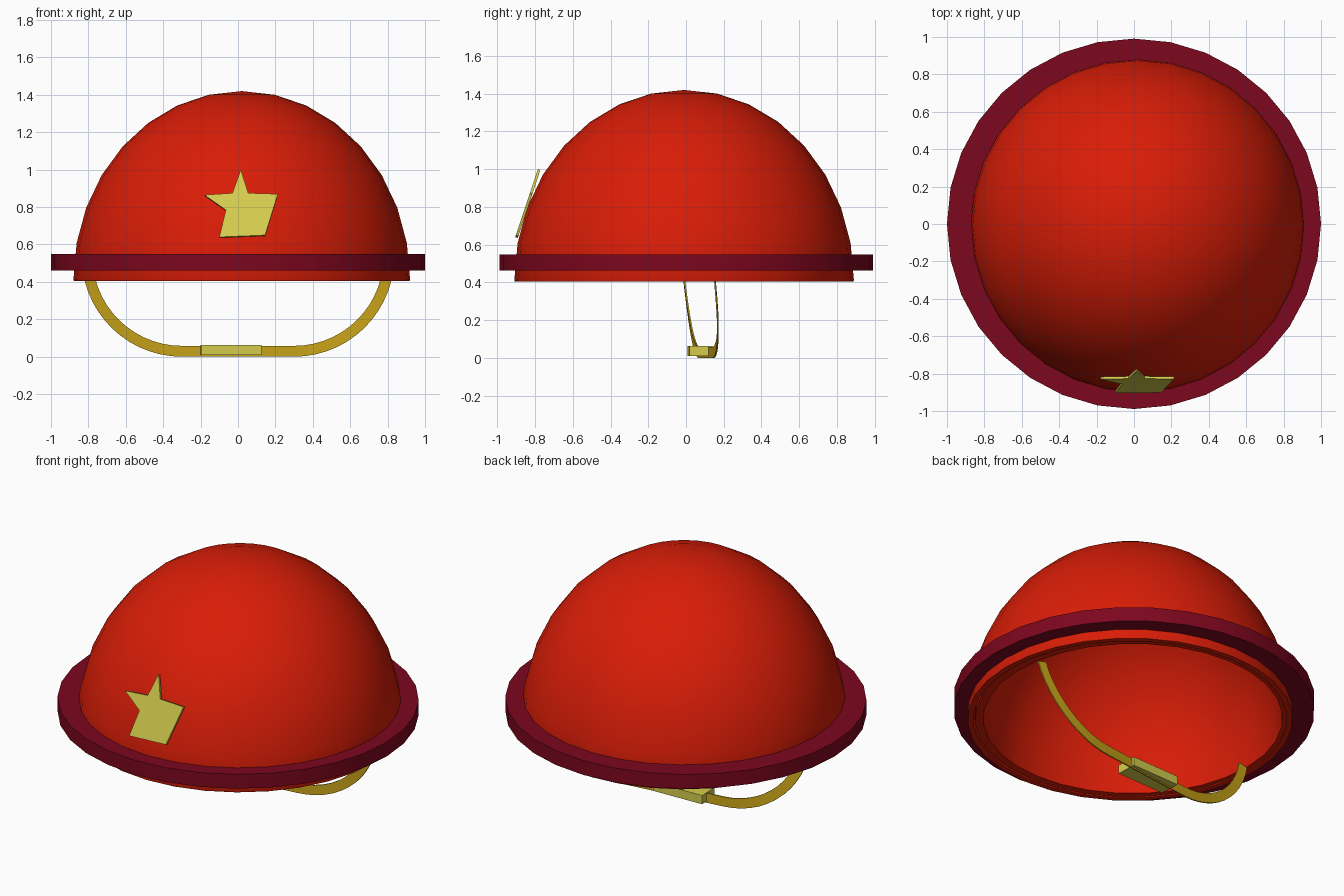
import bpy, bmesh, math
from mathutils import Matrix, Vector

cube = bpy.data.objects.get("Cube")
if cube:
    bpy.data.objects.remove(cube, do_unlink=True)


def material(name, rgb):
    m = bpy.data.materials.new(name)
    m.use_nodes = True
    m.diffuse_color = (*rgb, 1)
    m.node_tree.nodes["Principled BSDF"].inputs["Base Color"].default_value = (*rgb, 1)
    return m


RED = material("red", (0.69, 0.012, 0.002))
MAROON = material("maroon", (0.205, 0.002, 0.013))
YELLOW = material("pale_yellow", (0.67, 0.61, 0.075))
GOLD = material("gold", (0.60, 0.38, 0.01))


def finish(name, bm, mat, smooth=False):
    bmesh.ops.remove_doubles(bm, verts=bm.verts, dist=1e-4)
    bmesh.ops.recalc_face_normals(bm, faces=bm.faces)
    mesh = bpy.data.meshes.new(name)
    bm.to_mesh(mesh)
    bm.free()
    mesh.materials.append(mat)
    ob = bpy.data.objects.new(name, mesh)
    bpy.context.collection.objects.link(ob)
    if smooth:
        bpy.ops.object.select_all(action='DESELECT')
        ob.select_set(True)
        bpy.context.view_layer.objects.active = ob
        bpy.ops.object.shade_smooth_by_angle(angle=math.radians(30))


def lathe(name, profile, mat, centre=(0, 0), depth=1):
    """Revolve a closed outline of (radius, z) points around a vertical axis."""
    bm = bmesh.new()
    vs = [bm.verts.new((r, 0, z)) for r, z in profile]
    es = [bm.edges.new(p) for p in zip(vs, vs[1:] + vs[:1])]
    bmesh.ops.spin(bm, geom=vs + es, cent=(0, 0, 0), axis=(0, 0, 1),
                   angle=math.tau, steps=32, use_duplicate=False)
    bmesh.ops.remove_doubles(bm, verts=bm.verts, dist=1e-4)
    # drop the seam left on the axis itself
    bmesh.ops.delete(bm, geom=[e for e in bm.edges if not e.link_faces], context='EDGES')
    bmesh.ops.scale(bm, verts=bm.verts, vec=(1, depth, 1))
    bmesh.ops.translate(bm, verts=bm.verts, vec=(*centre, 0))
    finish(name, bm, mat, True)


def arc(radius, base, height):
    return [(radius * math.sin(i * math.pi / 16), base + height * math.cos(i * math.pi / 16))
            for i in range(9)]


# Outer dome and the slightly recessed liner inside it
lathe("dome_shell", arc(0.9, 0.411, 1.009) + [(0.897, 0.404), (0.866, 0.404)]
      + arc(0.866, 0.415, 0.965)[::-1], RED, (0.02, -0.01))
lathe("dome_liner", arc(0.872, 0.411, 0.955) + arc(0.826, 0.411, 0.915)[::-1],
      RED, (0.006, -0.002))

# Flat brim ring, a touch shorter from front to back
lathe("brim", [(0.87, 0.462), (1.0, 0.462), (1.0, 0.549), (0.87, 0.549)],
      MAROON, (0, 0.001), depth=0.99)

# Star badge, an irregular plate leaning back against the dome
star = [(0.015, 1.0), (-0.03, 0.875), (-0.18, 0.865), (-0.065, 0.785),
        (-0.10, 0.64), (0.145, 0.65), (0.213, 0.87), (0.055, 0.875)]
bm = bmesh.new()
face = bm.faces.new([bm.verts.new((x, -0.905 + (z - 0.64) * 0.333, z)) for x, z in star])
ext = bmesh.ops.extrude_face_region(bm, geom=[face], use_keep_orig=True)
bmesh.ops.translate(bm, vec=(0, 0.013, -0.004),
                    verts=[g for g in ext["geom"] if isinstance(g, bmesh.types.BMVert)])
finish("star_badge", bm, YELLOW)

# Chin strap: two arcs joined by a straight run, as a thin upright ribbon
R, HALF, WIDTH, SWEEP, STEPS = 0.507, 0.3, 0.029, math.radians(76), 12
path = []
for i in range(STEPS + 1):
    t = i / STEPS
    path.append((-HALF, -SWEEP * (1 - t), -0.01 + 0.08 * t))
for i in range(STEPS + 1):
    t = i / STEPS
    path.append((HALF, SWEEP * t, 0.145 + 0.02 * math.sin(math.pi * t) + 0.008 * t))
bm = bmesh.new()
rings = []
for cx, a, y in path:
    out = Vector((math.sin(a), 0, -math.cos(a)))
    c = Vector((cx, y, R + WIDTH)) + out * R
    rings.append([bm.verts.new(c + out * o * WIDTH + Vector((0, d * 0.004, 0)))
                  for o, d in ((-1, -1), (1, -1), (1, 1), (-1, 1))])
for a, b in zip(rings, rings[1:]):
    for k in range(4):
        n = (k + 1) % 4
        bm.faces.new((a[k], a[n], b[n], b[k]))
bm.faces.new(rings[0])
bm.faces.new(rings[-1])
finish("chin_strap", bm, GOLD, True)

# Buckle block around the straight part of the strap
bm = bmesh.new()
bmesh.ops.create_cube(bm, size=1, matrix=Matrix.Translation((-0.038, 0.075, 0.035))
                      @ Matrix.Rotation(math.radians(2), 4, 'Z')
                      @ Matrix.Diagonal((0.322, 0.125, 0.053, 1)))
finish("buckle", bm, YELLOW)
